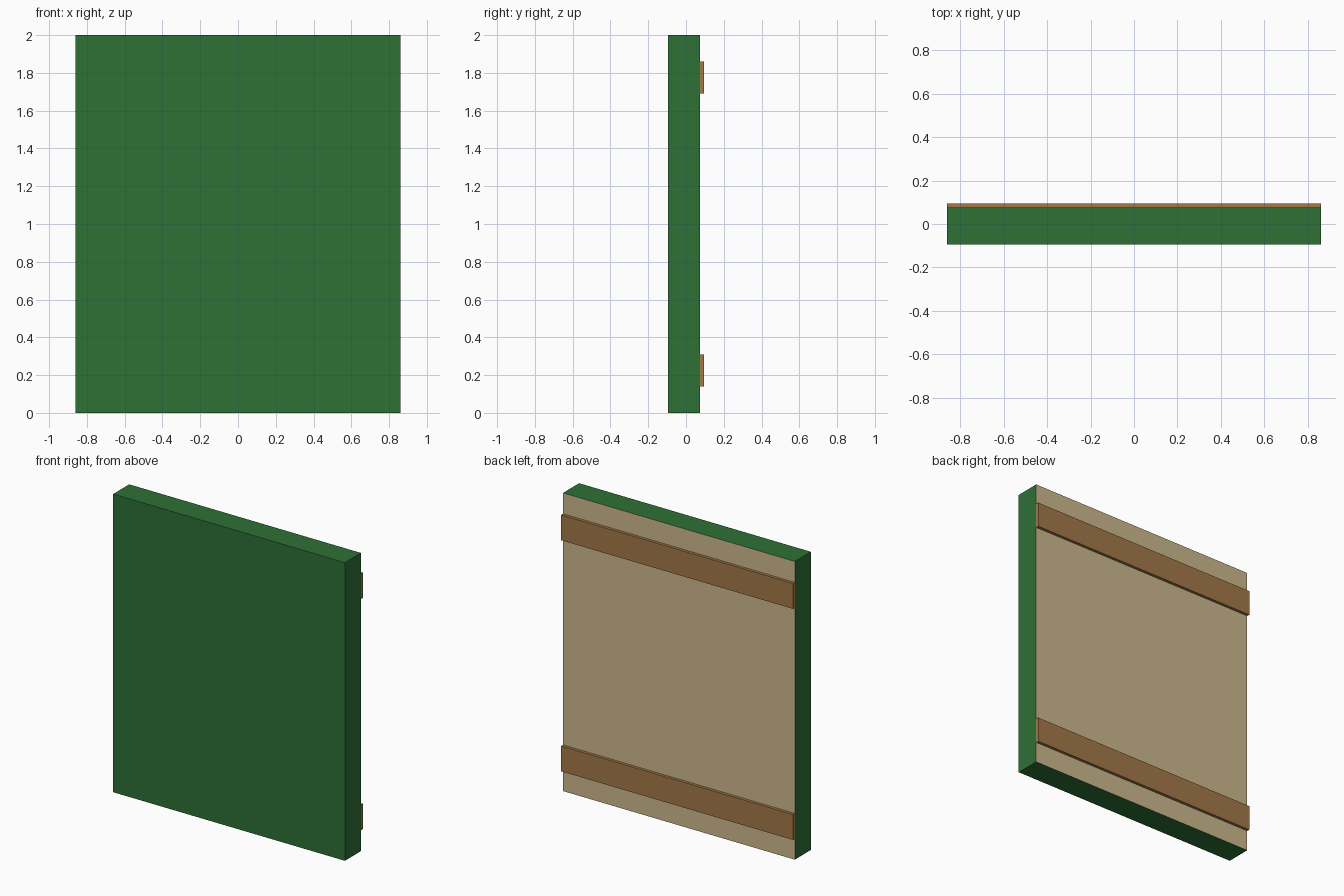
import bpy

if "Cube" in bpy.data.objects:
    bpy.data.objects.remove(bpy.data.objects["Cube"])


def srgb(r, g, b):
    def lin(c):
        c /= 255
        return c / 12.92 if c <= 0.04045 else ((c + 0.055) / 1.055) ** 2.4
    return (lin(r), lin(g), lin(b), 1)


def material(name, rgb):
    m = bpy.data.materials.new(name)
    m.diffuse_color = srgb(*rgb)
    m.use_nodes = True
    m.node_tree.nodes["Principled BSDF"].inputs["Base Color"].default_value = m.diffuse_color
    return m


green = material("board green", (46, 112, 54))
tan = material("backing tan", (205, 184, 140))
brown = material("batten brown", (162, 121, 72))


def box(name, lo, hi, mat):
    bpy.ops.mesh.primitive_cube_add(size=1, location=[(a + b) / 2 for a, b in zip(lo, hi)])
    o = bpy.context.object
    o.name = name
    o.scale = [b - a for a, b in zip(lo, hi)]
    bpy.ops.object.transform_apply(location=False, rotation=False, scale=True)
    o.data.materials.append(mat)
    return o


W = 0.86       # half width
BACK = 0.075   # y of the board's back face

# Board: green all round, tan on the back face
board = box("board", (-W, -0.095, 0), (W, BACK, 2), green)
board.data.materials.append(tan)
for f in board.data.polygons:
    if f.normal.y > 0.9:
        f.material_index = 1

# Two full-width battens on the back
for name, z in (("lower_batten", 0.14), ("upper_batten", 1.69)):
    box(name, (-W, BACK, z), (W, 0.095, z + 0.17), brown)
